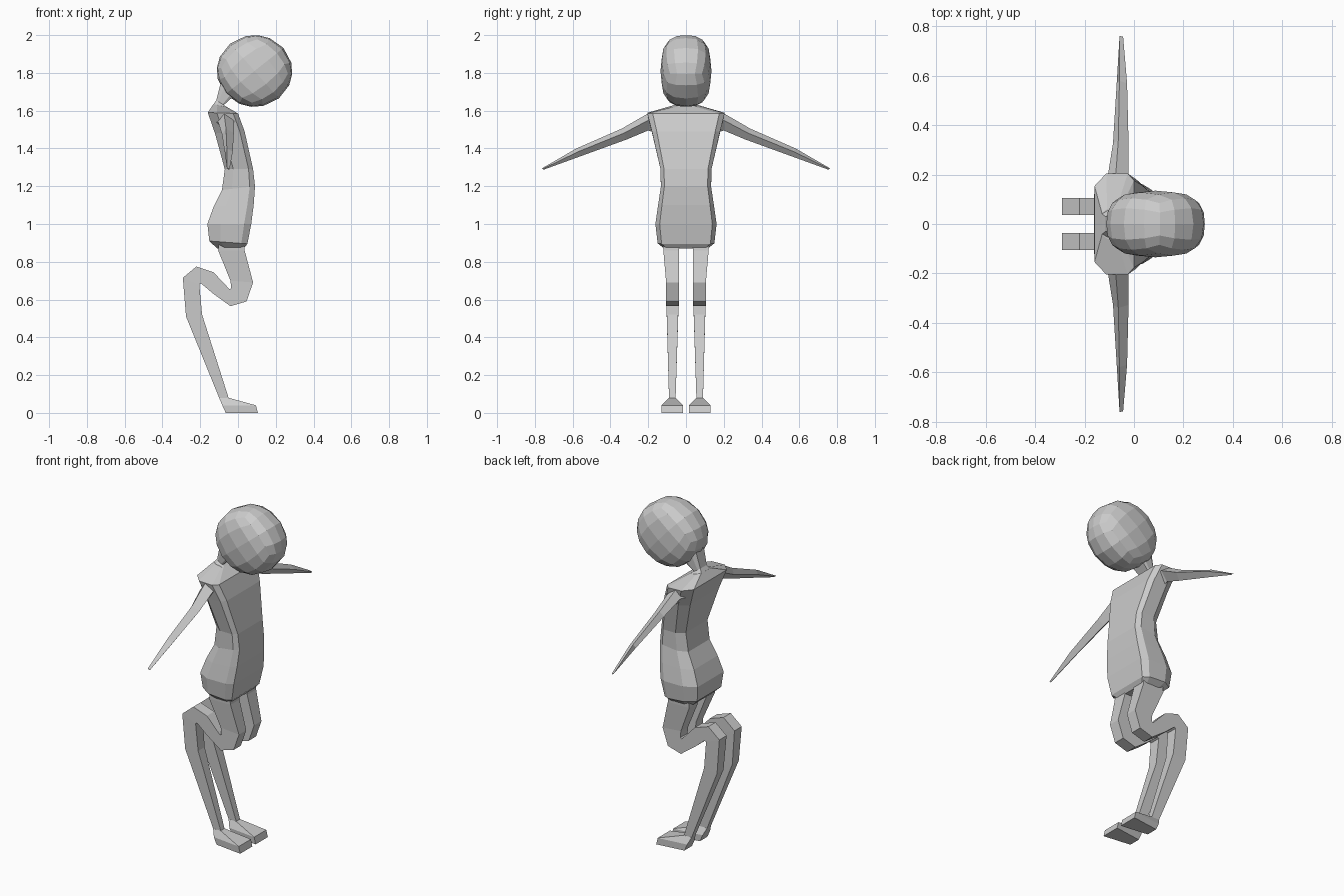
import bpy, bmesh, math
from mathutils import Matrix, Vector


def finish(name, bm):
    bmesh.ops.recalc_face_normals(bm, faces=bm.faces)
    me = bpy.data.meshes.new(name)
    bm.to_mesh(me)
    bm.free()
    ob = bpy.data.objects.new(name, me)
    bpy.context.collection.objects.link(ob)
    return ob


def loft(name, rings):
    """Skin a list of equal-sized vertex rings and cap both ends."""
    bm = bmesh.new()
    vs = [[bm.verts.new(p) for p in r] for r in rings]
    n = len(vs[0])
    for a, b in zip(vs, vs[1:]):
        for i in range(n):
            j = (i + 1) % n
            bm.faces.new((a[i], a[j], b[j], b[i]))
    bm.faces.new(vs[0])
    bm.faces.new(vs[-1])
    bmesh.ops.remove_doubles(bm, verts=bm.verts, dist=0.0005)
    return finish(name, bm)


def body_ring(x0, z0, x1, z1, w):
    """Eight-sided section from back point to front point, half width w."""
    half = [(1, 0.86), (0.84, 1), (0.3, 1), (0, 0.75)]
    pts = [(t, k * w) for t, k in half] + [(t, -k * w) for t, k in reversed(half)]
    return [(x0 + (x1 - x0) * t, y, z0 + (z1 - z0) * t) for t, y in pts]


# Torso: back x,z / front x,z / half width
loft("torso", [body_ring(*r) for r in [
    (-0.11, 0.87, 0.03, 0.87, 0.115),
    (-0.152, 0.91, 0.05, 0.895, 0.15),
    (-0.162, 1.0, 0.07, 1.0, 0.162),
    (-0.13, 1.09, 0.083, 1.1, 0.148),
    (-0.085, 1.18, 0.09, 1.2, 0.133),
    (-0.07, 1.29, 0.08, 1.29, 0.135),
    (-0.122, 1.48, 0.035, 1.49, 0.18),
    (-0.16, 1.59, 0.0, 1.585, 0.205),
    (-0.13, 1.635, -0.06, 1.62, 0.06)]])

# Neck
loft("neck", [body_ring(*r) for r in [
    (-0.14, 1.62, -0.04, 1.605, 0.065),
    (-0.115, 1.655, -0.075, 1.63, 0.04),
    (-0.09, 1.755, -0.025, 1.675, 0.05),
    (-0.02, 1.79, 0.02, 1.72, 0.05)]])

# Head: rounded cube, turned forward and flattened sideways
bm = bmesh.new()
bmesh.ops.create_cube(bm, size=2)
bmesh.ops.subdivide_edges(bm, edges=bm.edges[:], cuts=3, use_grid_fill=True)
turn = Matrix.Rotation(math.radians(-40), 3, 'Y')
for v in bm.verts:
    p = turn @ v.co
    power = 2.7
    p /= (math.hypot(p.x, p.z) ** power + abs(p.y) ** power) ** (1 / power)
    v.co = Vector((0.0875 + 0.2 * p.x, 0.135 * p.y, 1.81 + 0.19 * p.z))
finish("head", bm)

# Arm sections: top y,z / bottom y,z / back x, front x
ARM = [(0.14, 1.588, 0.15, 1.48, -0.125, -0.015),
       (0.205, 1.583, 0.2, 1.495, -0.105, -0.022),
       (0.34, 1.505, 0.315, 1.447, -0.085, -0.022),
       (0.58, 1.4, 0.56, 1.358, -0.07, -0.028),
       (0.762, 1.295, 0.755, 1.287, -0.053, -0.044)]

# Leg sections: back x,z / front x,z / inner y, outer y
LEG = [(-0.10, 0.91, 0.03, 0.91, 0.035, 0.122),
       (-0.105, 0.86, 0.035, 0.86, 0.036, 0.12),
       (-0.04, 0.70, 0.08, 0.69, 0.037, 0.105),
       (-0.036, 0.66, 0.045, 0.59, 0.037, 0.105),
       (-0.045, 0.655, -0.04, 0.565, 0.037, 0.105),
       (-0.13, 0.745, -0.13, 0.63, 0.037, 0.105),
       (-0.22, 0.775, -0.195, 0.685, 0.037, 0.105),
       (-0.292, 0.715, -0.205, 0.68, 0.037, 0.105),
       (-0.275, 0.51, -0.19, 0.52, 0.041, 0.102),
       (-0.1, 0.08, -0.05, 0.08, 0.055, 0.09)]

for side, s in (("left", 1), ("right", -1)):
    # Arm
    rings = []
    for yt, zt, yb, zb, xb, xf in ARM:
        xm, ym, zm = (xb + xf) / 2, s * (yt + yb) / 2, (zt + zb) / 2
        rings.append([(xm - 0.01, s * yt, zt), (xf, ym, zm + 0.01 * (zt - zb) / 0.1),
                      (xm, s * yb, zb), (xb, ym, zm)])
    loft(side + "_arm", rings)

    # Leg
    loft(side + "_leg", [[(xb, s * yi, zb), (xf, s * yi, zf), (xf, s * yo, zf), (xb, s * yo, zb)]
                         for xb, zb, xf, zf, yi, yo in LEG])

    # Foot: ankle, slanted instep, sole
    def foot_ring(xb, zb, xf, zf, wb, wf):
        c = 0.0725
        return [(xb, s * (c - wb), zb), (xf, s * (c - wf), zf),
                (xf, s * (c + wf), zf), (xb, s * (c + wb), zb)]
    loft(side + "_foot", [foot_ring(-0.1, 0.08, -0.05, 0.08, 0.018, 0.018),
                          foot_ring(-0.083, 0.04, 0.095, 0.04, 0.035, 0.057),
                          foot_ring(-0.065, 0, 0.105, 0, 0.035, 0.057)])
